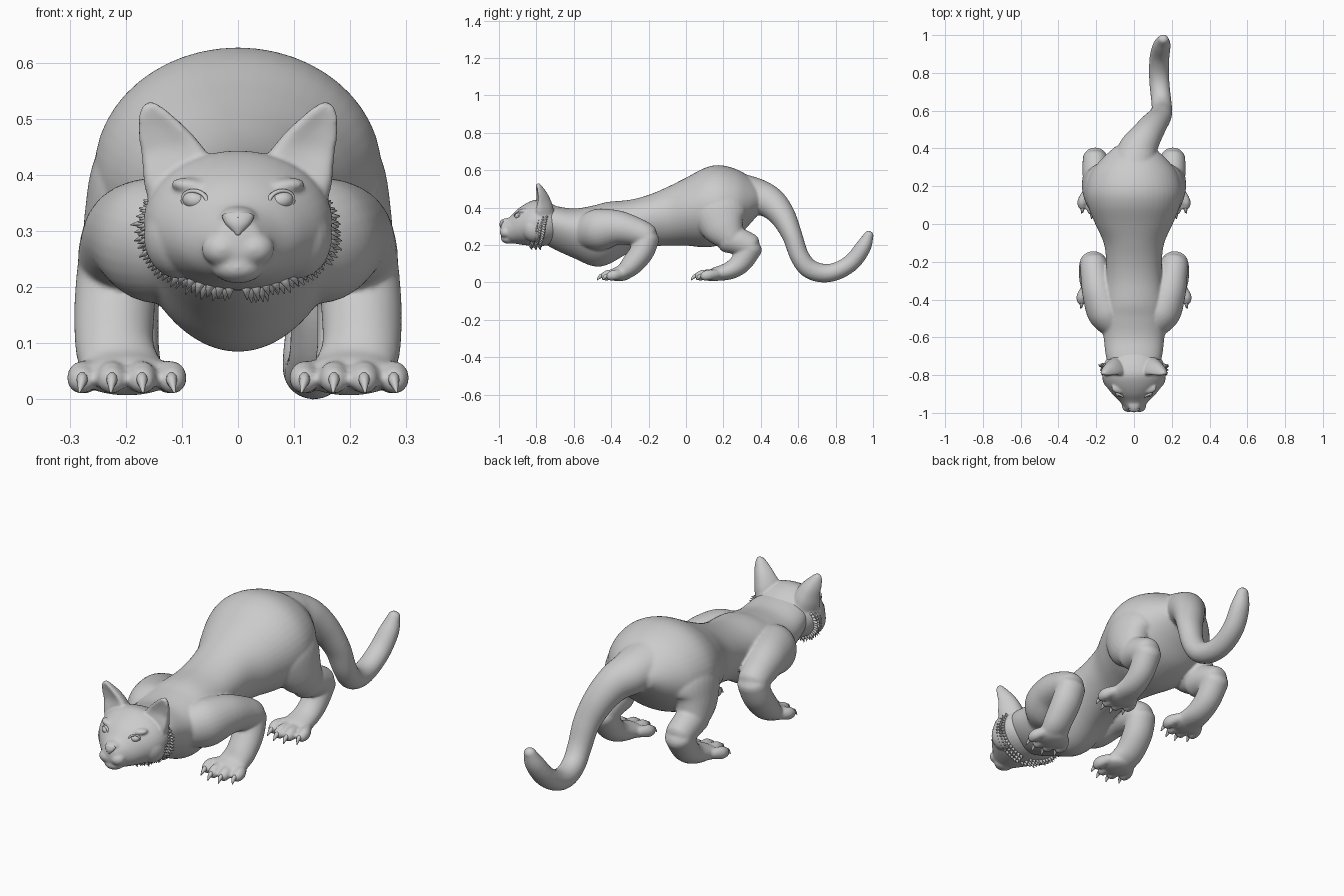
import bpy, bmesh, math, random
from mathutils import Vector, Matrix

if "Cube" in bpy.data.objects:
    bpy.data.objects.remove(bpy.data.objects["Cube"])

random.seed(4)
X = Vector((1, 0, 0))


def spline(pts, sub):
    """Catmull-Rom interpolation of (x, y, z, rx, rz) stations."""
    P = [pts[0]] + list(pts) + [pts[-1]]
    out = []
    for i in range(1, len(P) - 2):
        for k in range(sub):
            t = k / sub
            out.append([0.5 * (2 * b + (c - a) * t + (2 * a - 5 * b + 4 * c - d) * t * t
                               + (3 * b - a - 3 * c + d) * t ** 3)
                        for a, b, c, d in zip(*P[i - 1:i + 3])])
    return out + [list(pts[-1])]


def loft(bm, pts, s=1, n=28, sub=6, cap=0.7, egg=(0, 0), bend=0.0, axis=None):
    """Rounded tube through elliptical stations, s=-1 mirrors it.
    egg pinches one side of the section, blending from start to end."""
    st = spline(pts, sub)
    cs = [Vector((p[0] * s, p[1], p[2])) for p in st]
    frames = []
    for i, p in enumerate(st):
        t = axis or (cs[min(i + 1, len(cs) - 1)] - cs[max(i - 1, 0)]).normalized()
        frames.append((cs[i], t, p[3], p[4]))

    def dome(f, sign):
        c, t, rx, rz = f
        return [(c + t * sign * cap * min(rx, rz) * math.sin(a), t,
                 rx * math.cos(a), rz * math.cos(a)) for a in (0.4, 0.8, 1.15, 1.4)]
    frames = dome(frames[0], -1)[::-1] + frames + dome(frames[-1], 1)
    rings = []
    for i, (c, t, rx, rz) in enumerate(frames):
        e = egg[0] + (egg[1] - egg[0]) * i / len(frames)
        side = (X - t * X.dot(t)).normalized()
        up = t.cross(side)
        ring = []
        for j in range(n):
            a = 2 * math.pi * j / n
            ca, sa = math.cos(a), math.sin(a)
            ring.append(bm.verts.new(c + side * rx * ca * (1 + e * sa)
                                     + up * (rz * sa - bend * rx * ca * ca)))
        rings.append(ring)
    for r, q in zip(rings, rings[1:]):
        for j in range(n):
            bm.faces.new((r[j], r[(j + 1) % n], q[(j + 1) % n], q[j]))
    bm.faces.new(rings[0][::-1])
    bm.faces.new(rings[-1])


def ball(bm, c, r, s=1, rot=0):
    m = (Matrix.Translation((c[0] * s, c[1], c[2])) @ Matrix.Rotation(rot * s, 4, 'Y')
         @ Matrix.Diagonal((*r, 1)))
    bmesh.ops.create_uvsphere(bm, u_segments=24, v_segments=16, radius=1, matrix=m)


def finish(bm, name, voxel=0, smooth=6):
    bmesh.ops.recalc_face_normals(bm, faces=bm.faces)
    for f in bm.faces:
        f.smooth = True
    me = bpy.data.meshes.new(name)
    bm.to_mesh(me)
    bm.free()
    ob = bpy.data.objects.new(name, me)
    bpy.context.collection.objects.link(ob)
    if voxel:
        m = ob.modifiers.new("fuse", 'REMESH')
        m.mode, m.voxel_size, m.use_smooth_shade = 'VOXEL', voxel, True
        m = ob.modifiers.new("soften", 'SMOOTH')
        m.factor, m.iterations = 0.5, smooth
    return ob


def sections(rows):
    """(y, top, bottom, half width) rows to loft stations."""
    return [(0, y, (t + b) / 2, w, (t - b) / 2) for y, t, b, w in rows]


body, claws = bmesh.new(), bmesh.new()

# torso and neck
loft(body, sections([
    (-.78, .41, .22, .12), (-.70, .408, .175, .145), (-.60, .395, .13, .158),
    (-.50, .41, .088, .175), (-.42, .43, .095, .17), (-.30, .442, .16, .15),
    (-.20, .468, .19, .147), (-.10, .51, .197, .16), (0, .56, .197, .205),
    (.10, .612, .188, .245), (.18, .627, .2, .255), (.27, .605, .24, .23),
    (.34, .565, .31, .175), (.40, .52, .38, .11)]),
    n=48, cap=.3, egg=(-.28, .12), axis=Vector((0, 1, 0)))

# tail
loft(body, [(0, .30, .48, .12, .10), (.02, .39, .455, .105, .095), (.06, .46, .42, .085, .083),
            (.10, .52, .35, .073, .068), (.135, .568, .25, .063, .054), (.147, .605, .145, .055, .051),
            (.144, .655, .077, .053, .052), (.136, .73, .05, .053, .05), (.132, .81, .062, .053, .047),
            (.136, .89, .112, .052, .046), (.148, .948, .19, .046, .042), (.155, .976, .25, .03, .027)],
     cap=1)


def paw(s, y, w=1):
    """Foot pad, four toes and their claws, toes reaching to y."""
    ball(body, (.198, y + .095, .037), (.08 * w, .07, .03), s)
    for dx, dy in ((-.08, .028), (-.027, 0), (.027, 0), (.08, .028)):
        x, ty = .198 + dx * w, y + dy
        loft(body, [(.198 + dx * .75 * w, ty + .085, .045, .024, .024), (x, ty + .045, .04, .026, .029),
                    (x, ty + .022, .034, .025, .025)], s, n=16, cap=.9)
        loft(claws, [(x, ty + .018, .038, .011, .013), (x, ty - .004, .032, .009, .011),
                     (x + dx * .06, ty - .02, .013, .002, .002)], s, n=10, sub=4)


for s in (1, -1):
    # front legs: shoulder and upper arm, then forearm
    loft(body, [(.10, -.53, .27, .085, .095), (.145, -.46, .283, .105, .112),
                (.185, -.36, .292, .09, .092), (.208, -.255, .267, .076, .074),
                (.214, -.21, .245, .072, .068)], s)
    loft(body, [(.214, -.205, .24, .072, .064), (.22, -.235, .165, .072, .064),
                (.22, -.29, .095, .07, .058), (.208, -.335, .057, .072, .044),
                (.2, -.38, .043, .08, .034)], s)
    paw(s, -.455)
    # hind legs: thigh, shank, then long foot
    loft(body, [(.135, .16, .43, .107, .115), (.165, .18, .37, .105, .145),
                (.192, .20, .30, .085, .12), (.202, .24, .235, .072, .08)], s)
    loft(body, [(.20, .22, .235, .07, .075), (.204, .285, .218, .069, .072),
                (.206, .342, .193, .066, .068)], s)
    loft(body, [(.206, .345, .188, .066, .065), (.203, .297, .11, .062, .058),
                (.2, .235, .064, .063, .048), (.198, .15, .043, .072, .036)], s)
    paw(s, .048, .94)

finish(body, "body", .007, 5)
finish(claws, "claws")

# head: skull, muzzle, cheeks, brows and cupped ears
head = bmesh.new()
loft(head, sections([
    (-.975, .328, .228, .048), (-.94, .352, .213, .076), (-.90, .392, .205, .115),
    (-.85, .425, .198, .152), (-.80, .443, .194, .168), (-.75, .435, .197, .162),
    (-.70, .412, .21, .135), (-.65, .385, .24, .09)]), n=40, cap=.35,
    egg=(.05, 0), axis=Vector((0, 1, 0)))
ball(head, (0, -.948, .235), (.046, .042, .028))
ball(head, (0, -.94, .325), (.036, .055, .02))
for s in (1, -1):
    ball(head, (.028, -.962, .268), (.037, .034, .031), s)
    ball(head, (.105, -.81, .29), (.063, .07, .075), s)
    ball(head, (.075, -.868, .378), (.045, .03, .016), s, -.15)
    loft(head, [(.098, -.755, .37, .064, .05), (.108, -.757, .41, .063, .044),
                (.123, -.762, .45, .052, .032), (.139, -.772, .482, .041, .023),
                (.153, -.784, .51, .027, .015), (.158, -.79, .522, .017, .011)],
         s, bend=.45)
finish(head, "head", .005, 7)

# nose leather: broad top narrowing to a point
nose = bmesh.new()
loft(nose, [(0, -.984, .296, .007, .010), (0, -.984, .312, .022, .013),
            (0, -.98, .326, .029, .012)], n=16)
finish(nose, "nose")

# eyes with almond lids
eyes, lids = bmesh.new(), bmesh.new()
for s in (1, -1):
    ball(eyes, (.076, -.896, .354), (.023, .02, .017), s, -.2)
    m = (Matrix.Translation((.076 * s, -.904, .354)) @ Matrix.Rotation(.5 * s, 4, 'Z')
         @ Matrix.Rotation(-.2 * s, 4, 'Y'))
    rings = []
    for i in range(24):
        a = 2 * math.pi * i / 24
        rings.append([lids.verts.new(m @ Vector((
            (.025 + .004 * math.cos(b)) * math.cos(a), .006 * math.sin(b),
            (.017 + .004 * math.cos(b)) * math.sin(a))))
            for b in (2 * math.pi * k / 8 for k in range(8))])
    for i in range(24):
        for k in range(8):
            r, q = rings[i], rings[(i + 1) % 24]
            lids.faces.new((r[k], r[(k + 1) % 8], q[(k + 1) % 8], q[k]))
finish(eyes, "eyes")
finish(lids, "eyelids")

# fur ruff round the jaw: rows of small tufts
ruff = bmesh.new()
for s in (1, -1):
    for row in range(3):
        for i in range(17):
            a = math.radians(28 - 108 * (i + row / 3) / 16)
            y = -.75 - .04 * (28 - math.degrees(a)) / 108 - .022 * row
            d = Vector((math.cos(a) * s, .4, math.sin(a) - .25)).normalized()
            k = 1 - .035 * row
            base = Vector((.158 * k * math.cos(a) * s, y, .302 + .097 * math.sin(a)))
            h = random.uniform(.036, .05)
            m = Matrix.Translation(base + d * h * .25) @ d.to_track_quat('Z', 'Y').to_matrix().to_4x4()
            bmesh.ops.create_cone(ruff, cap_ends=True, segments=8, radius1=.015,
                                  radius2=.001, depth=h, matrix=m)
finish(ruff, "fur_ruff")
